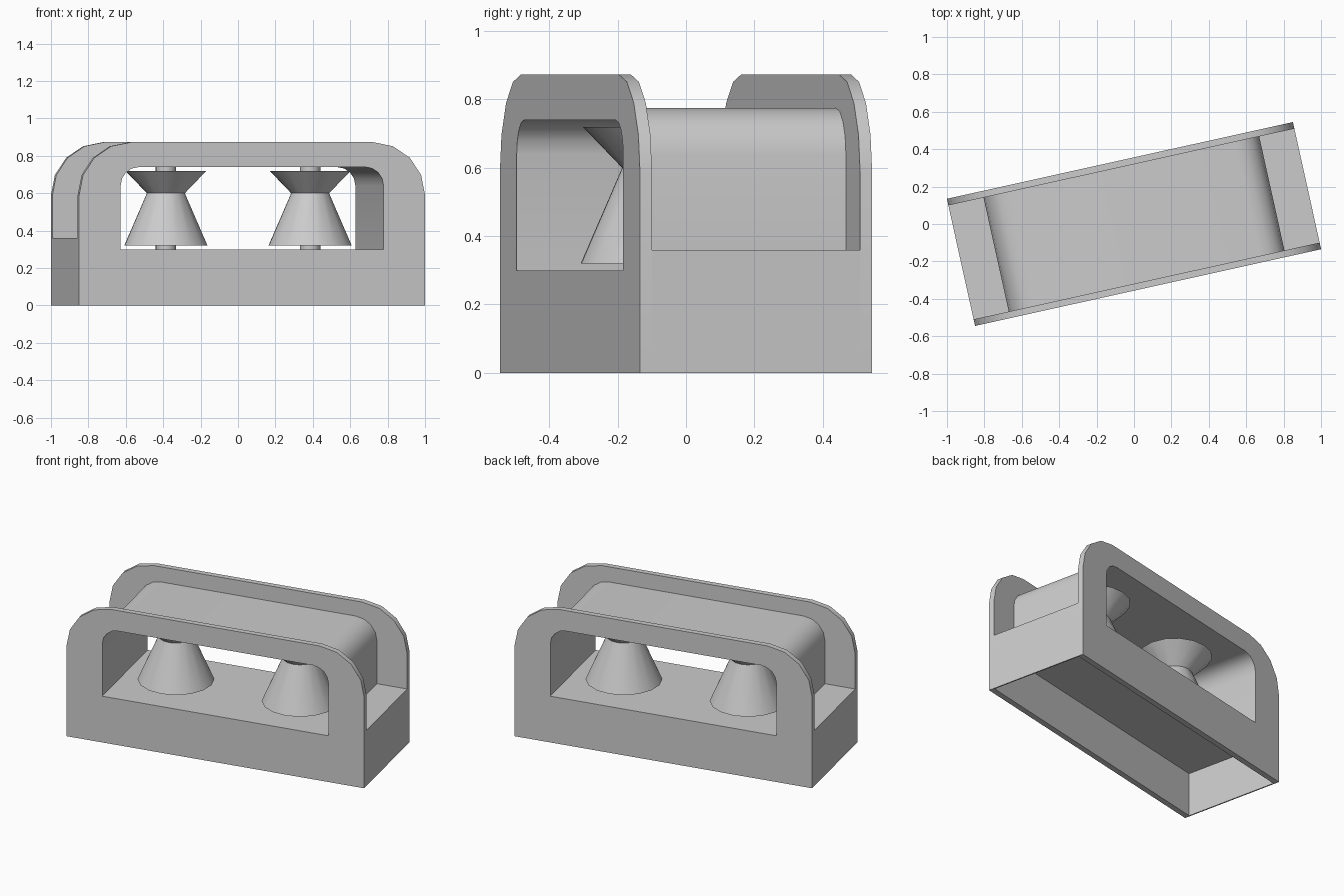
import bpy, bmesh
from math import sin, cos, pi, radians
from mathutils import Matrix

if "Cube" in bpy.data.objects:
    bpy.data.objects.remove(bpy.data.objects["Cube"])

TURN = Matrix.Rotation(radians(12.5), 4, 'Z')   # whole model is turned on the ground
HALF_L, HALF_W, PLATE = 0.9475, 0.348, 0.036


def finish(bm, name):
    bmesh.ops.recalc_face_normals(bm, faces=bm.faces)
    bm.transform(TURN)
    me = bpy.data.meshes.new(name)
    bm.to_mesh(me)
    bm.free()
    ob = bpy.data.objects.new(name, me)
    bpy.context.collection.objects.link(ob)
    bpy.ops.object.select_all(action='DESELECT')
    bpy.context.view_layer.objects.active = ob
    ob.select_set(True)
    bpy.ops.object.shade_smooth_by_angle(angle=radians(30))
    return ob


def arch(half, bottom, top, r, seg=4):
    """Upright outline with two rounded top corners."""
    right = [(half - r + r * cos(i * pi / 2 / seg), top - r + r * sin(i * pi / 2 / seg))
             for i in range(seg + 1)]
    return [(-half, bottom), (half, bottom)] + right + [(-x, z) for x, z in reversed(right)]


def frame(name, outer, inner, y0, y1):
    """Closed ring between two outlines, extruded along y."""
    bm = bmesh.new()
    loops = [[bm.verts.new((x, y, z)) for x, z in pts]
             for pts, y in ((outer, y0), (outer, y1), (inner, y1), (inner, y0))]
    n = len(outer)
    for k in range(4):
        a, b = loops[k], loops[(k + 1) % 4]
        for i in range(n):
            j = (i + 1) % n
            bm.faces.new((a[i], a[j], b[j], b[i]))
    return finish(bm, name)


def box(name, lo, hi):
    bm = bmesh.new()
    bmesh.ops.create_cube(bm, size=1)
    for v in bm.verts:
        v.co = [lo[i] + (v.co[i] + 0.5) * (hi[i] - lo[i]) for i in range(3)]
    return finish(bm, name)


def lathe(name, cx, profile, seg=16):
    bm = bmesh.new()
    rings = [[bm.verts.new((cx + r * cos(2 * pi * i / seg), r * sin(2 * pi * i / seg), z))
              for i in range(seg)] for r, z in profile]
    for a, b in zip(rings, rings[1:]):
        for i in range(seg):
            j = (i + 1) % seg
            bm.faces.new((a[i], a[j], b[j], b[i]))
    bm.faces.new(rings[0])
    bm.faces.new(rings[-1])
    return finish(bm, name)


window = arch(0.72, 0.30, 0.74, 0.10)
inner_w = HALF_W - PLATE

# front and back arched plates with windows
plate = arch(HALF_L, 0, 0.873, 0.285)
frame("front_plate", plate, window, -HALF_W, -inner_w)
frame("back_plate", plate, window, inner_w, HALF_W)

# tunnel housing with its floor
frame("housing", arch(0.755, 0.285, 0.775, 0.135), window, -inner_w, inner_w)

for s, side in ((-1, "left"), (1, "right")):
    # base ledge and thin end wall, open underneath
    x = sorted((s * 0.755, s * HALF_L))
    box(side + "_ledge", (x[0], -inner_w, 0.285), (x[1], inner_w, 0.36))
    x = sorted((s * (HALF_L - 0.008), s * HALF_L))
    box(side + "_end_wall", (x[0], -inner_w, 0), (x[1], inner_w, 0.285))
    # waisted spool on its axle
    lathe(side + "_spool", s * 0.395, [(0.226, 0.32), (0.103, 0.60), (0.22, 0.72)])
    lathe(side + "_axle", s * 0.395, [(0.055, 0.295), (0.055, 0.745)])
